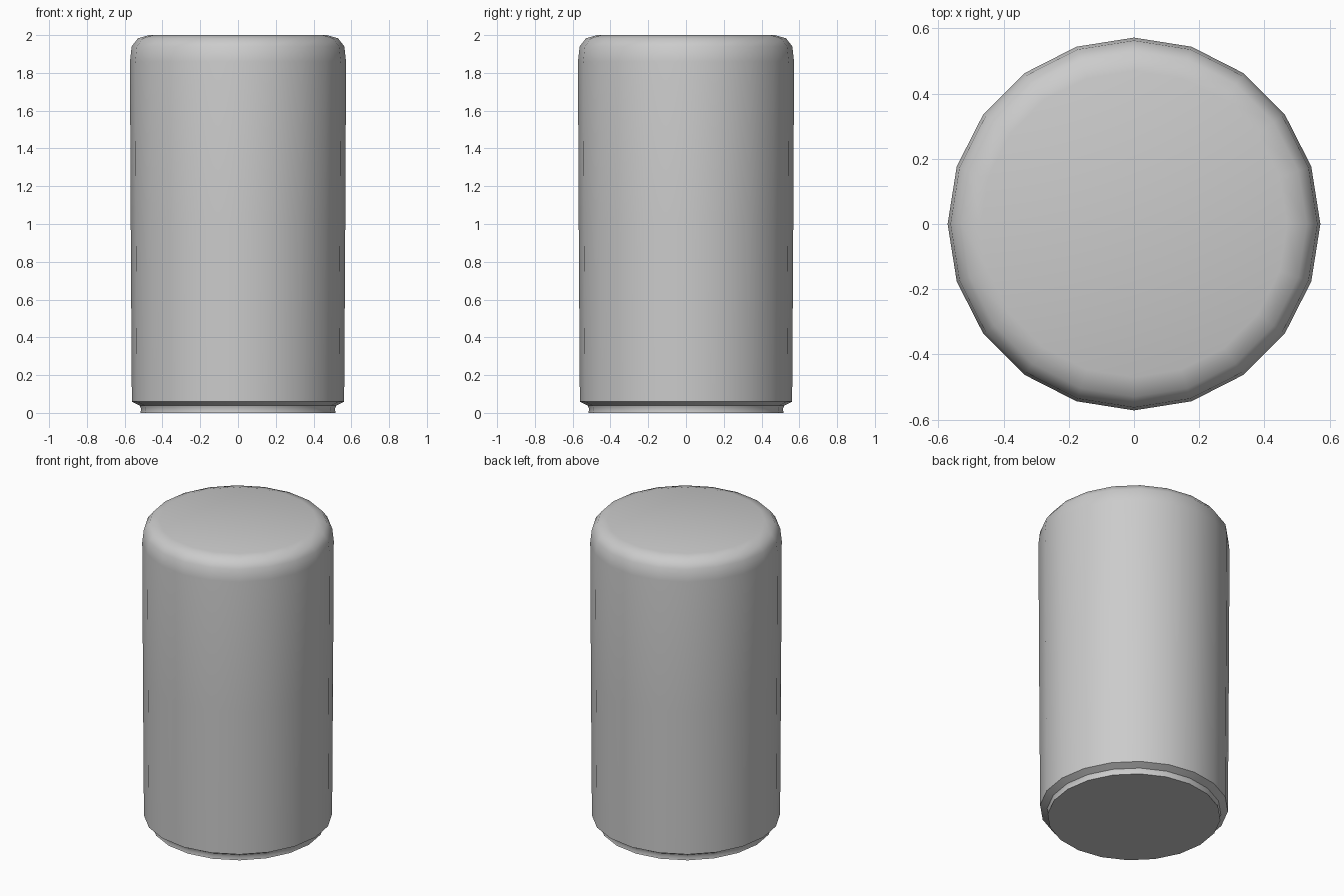
import bpy, bmesh, math

if "Cube" in bpy.data.objects:
    bpy.data.objects.remove(bpy.data.objects["Cube"])

SIDES = 20


def lathe(name, profile):
    """Spin (radius, z) points around z and cap both ends."""
    bm = bmesh.new()
    rings = []
    for r, z in profile:
        rings.append([bm.verts.new((r * math.cos(2 * math.pi * i / SIDES),
                                    r * math.sin(2 * math.pi * i / SIDES), z))
                      for i in range(SIDES)])
    for a, b in zip(rings, rings[1:]):
        for i in range(SIDES):
            j = (i + 1) % SIDES
            bm.faces.new((a[i], a[j], b[j], b[i]))
    bm.faces.new(rings[0][::-1])
    bm.faces.new(rings[-1])
    mesh = bpy.data.meshes.new(name)
    bm.to_mesh(mesh)
    bm.free()
    obj = bpy.data.objects.new(name, mesh)
    bpy.context.collection.objects.link(obj)
    bpy.context.view_layer.objects.active = obj
    obj.select_set(True)
    bpy.ops.object.shade_smooth_by_angle(angle=math.radians(40))
    return obj


# Slightly tapered canister: recessed foot, body, rounded top shoulder
lathe("canister_body", [
    (0.517, 0.0), (0.513, 0.02), (0.52, 0.038), (0.562, 0.06),
    (0.568, 1.0), (0.572, 1.86), (0.563, 1.94), (0.53, 1.983), (0.47, 2.0),
])
